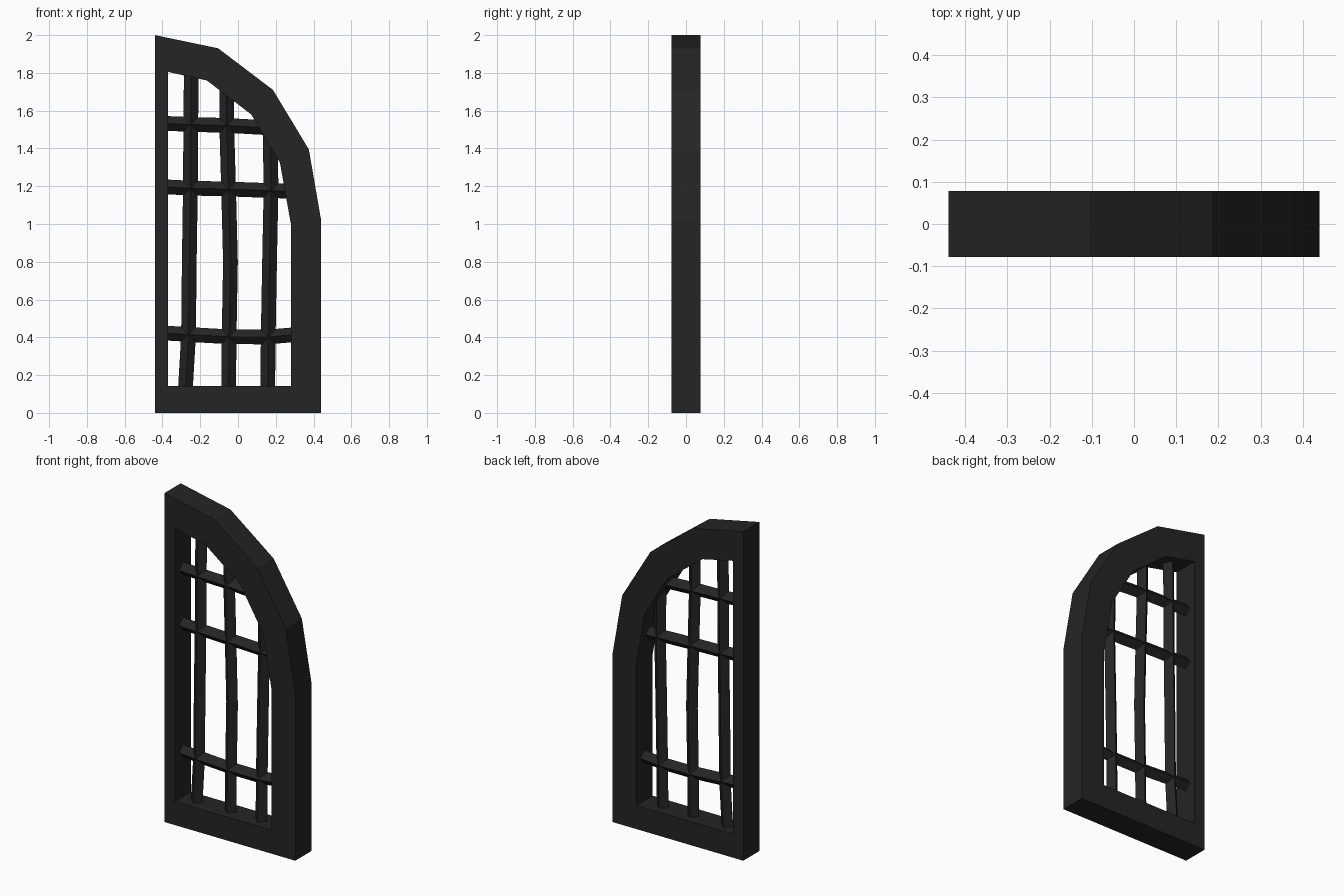
import bpy, bmesh
from mathutils import Vector

if "Cube" in bpy.data.objects:
    bpy.data.objects.remove(bpy.data.objects["Cube"])

iron = bpy.data.materials.new("dark_iron")
iron.diffuse_color = (0.018, 0.018, 0.018, 1)
iron.use_nodes = True
iron.node_tree.nodes["Principled BSDF"].inputs["Base Color"].default_value = iron.diffuse_color


def finish(name, bm):
    bmesh.ops.recalc_face_normals(bm, faces=bm.faces[:])
    me = bpy.data.meshes.new(name)
    bm.to_mesh(me)
    bm.free()
    me.materials.append(iron)
    ob = bpy.data.objects.new(name, me)
    bpy.context.collection.objects.link(ob)
    return ob


# Frame: outer and inner half-arch outlines, joined as a solid ring
outer = [(-.44, 0), (.44, 0), (.44, 1.02), (.375, 1.395), (.185, 1.71), (-.105, 1.93), (-.44, 2)]
inner = [(-.37, .143), (.28, .143), (.28, 1.0), (.222, 1.325), (.07, 1.58), (-.165, 1.76), (-.37, 1.805)]
D = 0.078
bm = bmesh.new()
rings = [[bm.verts.new((x, y, z)) for x, z in pts]
         for pts, y in ((outer, -D), (inner, -D), (inner, D), (outer, D))]
n = len(outer)
for k in range(4):
    a, b = rings[k], rings[(k + 1) % 4]
    for i in range(n):
        j = (i + 1) % n
        bm.faces.new((a[i], a[j], b[j], b[i]))
finish("arched_frame", bm)


# Bars: diamond section swept along a slightly bent path in the xz plane
def bar(name, path, side, r=0.039):
    bm = bmesh.new()
    s, d = Vector(side) * r, Vector((0, 0.036, 0))
    loops = []
    for x, z in path:
        c = Vector((x, 0, z))
        loops.append([bm.verts.new(c + o) for o in (s, d, -s, -d)])
    for a, b in zip(loops, loops[1:]):
        for i in range(4):
            j = (i + 1) % 4
            bm.faces.new((a[i], a[j], b[j], b[i]))
    bm.faces.new(loops[0])
    bm.faces.new(loops[-1])
    finish(name, bm)


uprights = [
    [(-.28, .1), (-.262, .41), (-.258, .8), (-.252, 1.19), (-.25, 1.53), (-.247, 1.83)],
    [(-.05, .1), (-.047, .41), (-.04, .8), (-.05, 1.19), (-.06, 1.53), (-.06, 1.73)],
    [(.157, .1), (.16, .41), (.167, .8), (.175, 1.19), (.17, 1.48)],
]
for i, p in enumerate(uprights):
    bar(f"upright_bar_{i + 1}", p, (1, 0, 0))

crossbars = [
    [(-.39, .423), (-.26, .415), (-.047, .403), (.16, .402), (.31, .415)],
    [(-.39, 1.197), (-.25, 1.19), (-.05, 1.185), (.175, 1.177), (.31, 1.172)],
    [(-.39, 1.533), (-.25, 1.527), (-.06, 1.522), (.15, 1.51)],
]
for i, p in enumerate(crossbars):
    bar(f"cross_bar_{i + 1}", p, (0, 0, 1))
